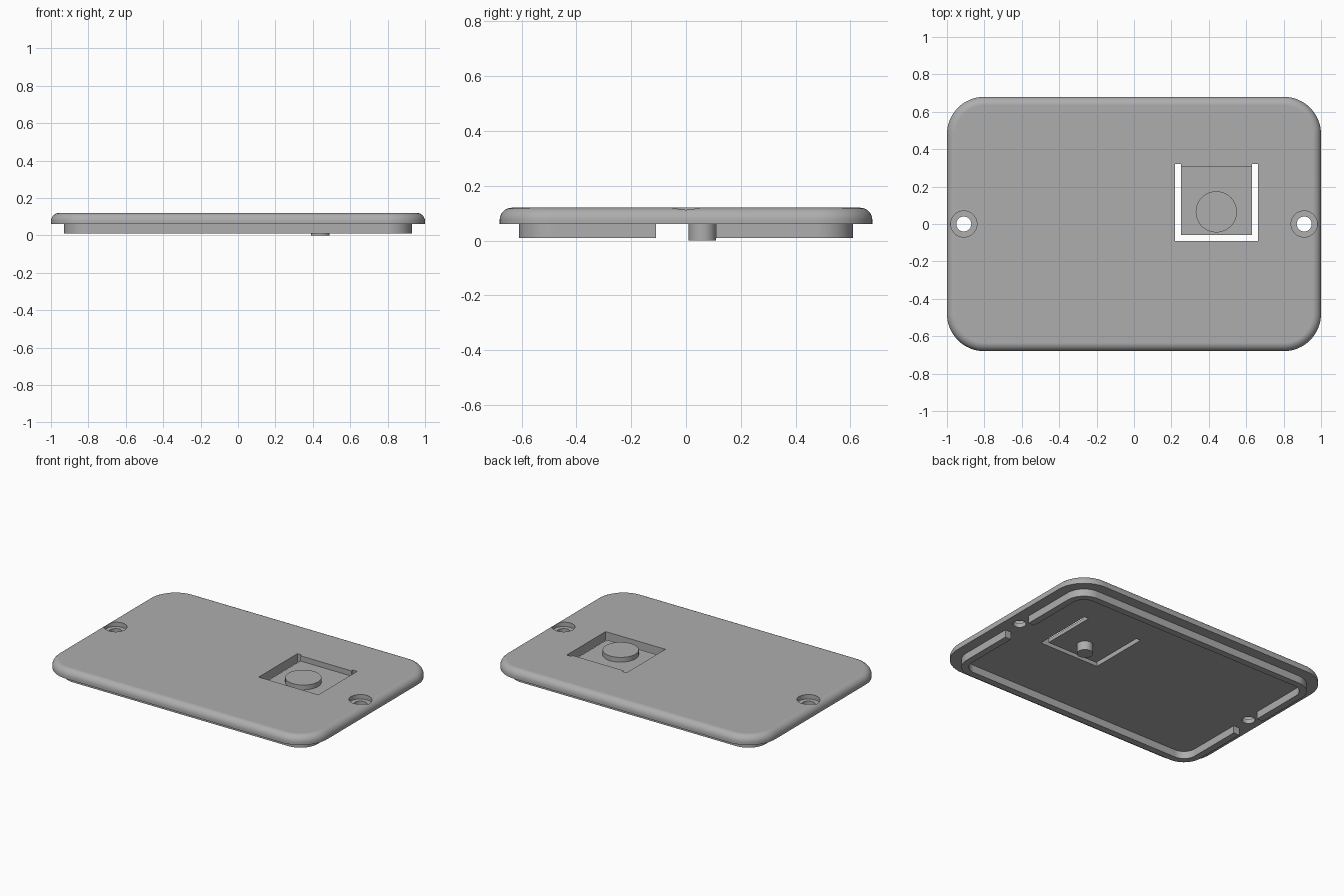
import bpy, bmesh
from math import sin, cos, pi

if "Cube" in bpy.data.objects:
    bpy.data.objects.remove(bpy.data.objects["Cube"])

grey = bpy.data.materials.new("matte grey plastic")
grey.use_nodes = True
colour = (0.42, 0.42, 0.42, 1)
grey.diffuse_color = colour
grey.node_tree.nodes["Principled BSDF"].inputs["Base Color"].default_value = colour

HALF_X, HALF_Y = 1.0, 0.68
BASE, TOP, FLOOR = 0.06, 0.12, 0.085


def outline(half_x, half_y, radius, steps=16):
    """Counter-clockwise rounded rectangle."""
    points = []
    for quarter, (sx, sy) in enumerate([(1, 1), (-1, 1), (-1, -1), (1, -1)]):
        for i in range(steps + 1):
            a = (quarter + i / steps) * pi / 2
            points.append((sx * (half_x - radius) + radius * cos(a),
                           sy * (half_y - radius) + radius * sin(a)))
    return points


def loft(name, sections):
    """Solid through a stack of (outline, height) sections."""
    bm = bmesh.new()
    rings = [[bm.verts.new((x, y, z)) for x, y in pts] for pts, z in sections]
    count = len(rings[0])
    for low, high in zip(rings, rings[1:]):
        for i in range(count):
            j = (i + 1) % count
            bm.faces.new((low[i], low[j], high[j], high[i]))
    bm.faces.new(rings[0][::-1])
    bm.faces.new(rings[-1])
    mesh = bpy.data.meshes.new(name)
    bm.to_mesh(mesh)
    bm.free()
    mesh.materials.append(grey)
    obj = bpy.data.objects.new(name, mesh)
    bpy.context.collection.objects.link(obj)
    return obj


def box(name, x0, x1, y0, y1, z0, z1):
    pts = [(x0, y0), (x1, y0), (x1, y1), (x0, y1)]
    return loft(name, [(pts, z0), (pts, z1)])


def cylinder(name, x, y, radius, z0, z1, sides=64):
    pts = [(x + radius * cos(2 * pi * i / sides),
            y + radius * sin(2 * pi * i / sides)) for i in range(sides)]
    return loft(name, [(pts, z0), (pts, z1)])


def cut(target, cutter):
    bpy.context.view_layer.objects.active = target
    mod = target.modifiers.new("cut", "BOOLEAN")
    mod.operation, mod.solver, mod.object = "DIFFERENCE", "EXACT", cutter
    bpy.ops.object.modifier_apply(modifier=mod.name)
    bpy.data.objects.remove(cutter)


def finish(obj):
    bpy.ops.object.select_all(action="DESELECT")
    obj.select_set(True)
    bpy.context.view_layer.objects.active = obj
    bpy.ops.object.shade_smooth_by_angle(angle=pi / 6)
    mod = obj.modifiers.new("even shading", "WEIGHTED_NORMAL")
    mod.keep_sharp = True


# Cover plate with a rounded upper edge
FILLET = 0.045
sections = [(outline(HALF_X, HALF_Y, 0.2), BASE)]
for i in range(9):
    a = i / 8 * pi / 2
    inset = FILLET * (1 - cos(a))
    sections.append((outline(HALF_X - inset, HALF_Y - inset, 0.2 - inset),
                     TOP - FILLET + FILLET * sin(a)))
plate = loft("cover_plate", sections)

# Recessed tab, freed on three sides by through slots
X0, X1, Y0, Y1 = 0.25, 0.63, -0.06, 0.305
SLOT, SLOT_END = 0.032, 0.32
cut(plate, box("recess", X0 - 0.01, X1 + 0.01, Y0 - 0.01, Y1, FLOOR, 0.2))
cut(plate, box("front_slot", X0 - SLOT, X1 + SLOT, Y0 - SLOT, Y0, 0, 0.2))
for x in (X0 - SLOT, X1):
    cut(plate, box("side_slot", x, x + SLOT, Y0 - SLOT / 2, SLOT_END, 0, 0.2))

# Counterbored screw holes
for x in (-0.91, 0.91):
    cut(plate, cylinder("screw_hole", x, 0, 0.04, 0, 0.2))
    cut(plate, cylinder("counterbore", x, 0, 0.07, 0.09, 0.2))

# Locating rim beneath, open beside the screw holes
WALL = 0.045
rim = loft("locating_rim", [(outline(0.93, 0.61, 0.13), 0.01),
                            (outline(0.93, 0.61, 0.13), BASE)])
inner = outline(0.93 - WALL, 0.61 - WALL, 0.13 - WALL)
cut(rim, loft("rim_hollow", [(inner, -0.1), (inner, 0.2)]))
cut(rim, box("rim_gap", -1.2, 1.2, -0.11, 0.11, -0.1, 0.2))

# Push button and the plunger under the tab
button = cylinder("push_button", 0.44, 0.065, 0.11, FLOOR, 0.117)
plunger = cylinder("button_plunger", 0.44, 0.06, 0.05, 0, BASE)

for part in (plate, rim, button, plunger):
    finish(part)
